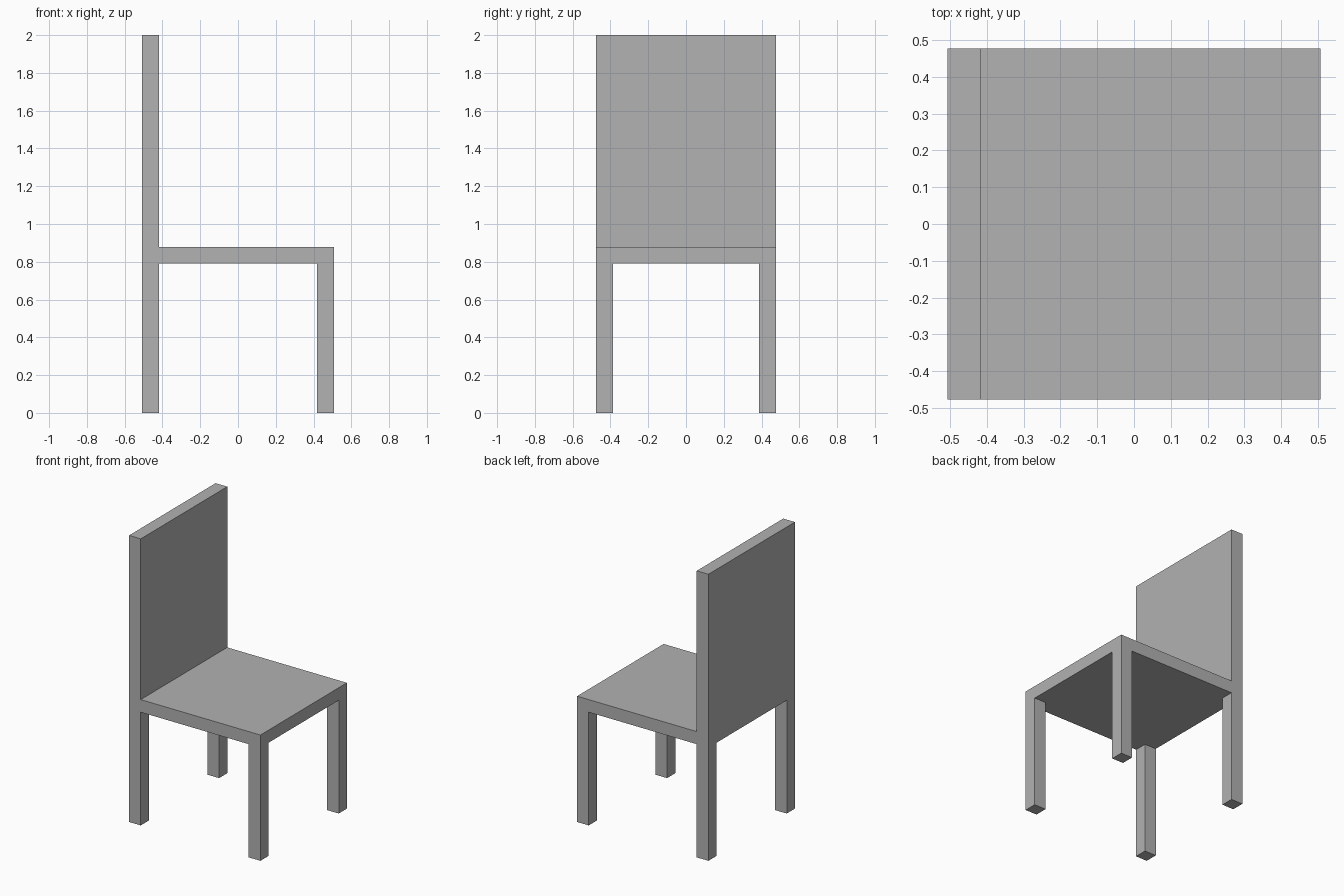
import bpy

if "Cube" in bpy.data.objects:
    bpy.data.objects.remove(bpy.data.objects["Cube"])

HALF_X, HALF_Y = 0.507, 0.477   # half footprint
T = 0.09                        # leg and back thickness
SEAT_BOTTOM, SEAT_TOP, TOP = 0.79, 0.878, 2.0

# Plain mid grey for the whole chair
grey = bpy.data.materials.new("mid_grey")
grey.diffuse_color = (0.445, 0.445, 0.445, 1)
grey.use_nodes = True
grey.node_tree.nodes["Principled BSDF"].inputs["Base Color"].default_value = grey.diffuse_color


def box(name, lo, hi):
    """Axis-aligned box between two corners."""
    bpy.ops.mesh.primitive_cube_add(size=1)
    ob = bpy.context.object
    ob.name = ob.data.name = name
    for v in ob.data.vertices:
        v.co = [h if c > 0 else l for c, l, h in zip(v.co, lo, hi)]
    ob.data.materials.append(grey)
    return ob


# Seat slab
box("seat", (-HALF_X, -HALF_Y, SEAT_BOTTOM), (HALF_X, HALF_Y, SEAT_TOP))

# Solid backrest, standing on the -x edge of the seat
box("backrest", (-HALF_X, -HALF_Y, SEAT_TOP), (-HALF_X + T, HALF_Y, TOP))

# Four square legs flush with the seat corners
for x_name, x in (("back", -HALF_X), ("front", HALF_X - T)):
    for y_name, y in (("right", -HALF_Y), ("left", HALF_Y - T)):
        box(f"{x_name}_{y_name}_leg", (x, y, 0), (x + T, y + T, SEAT_BOTTOM))
